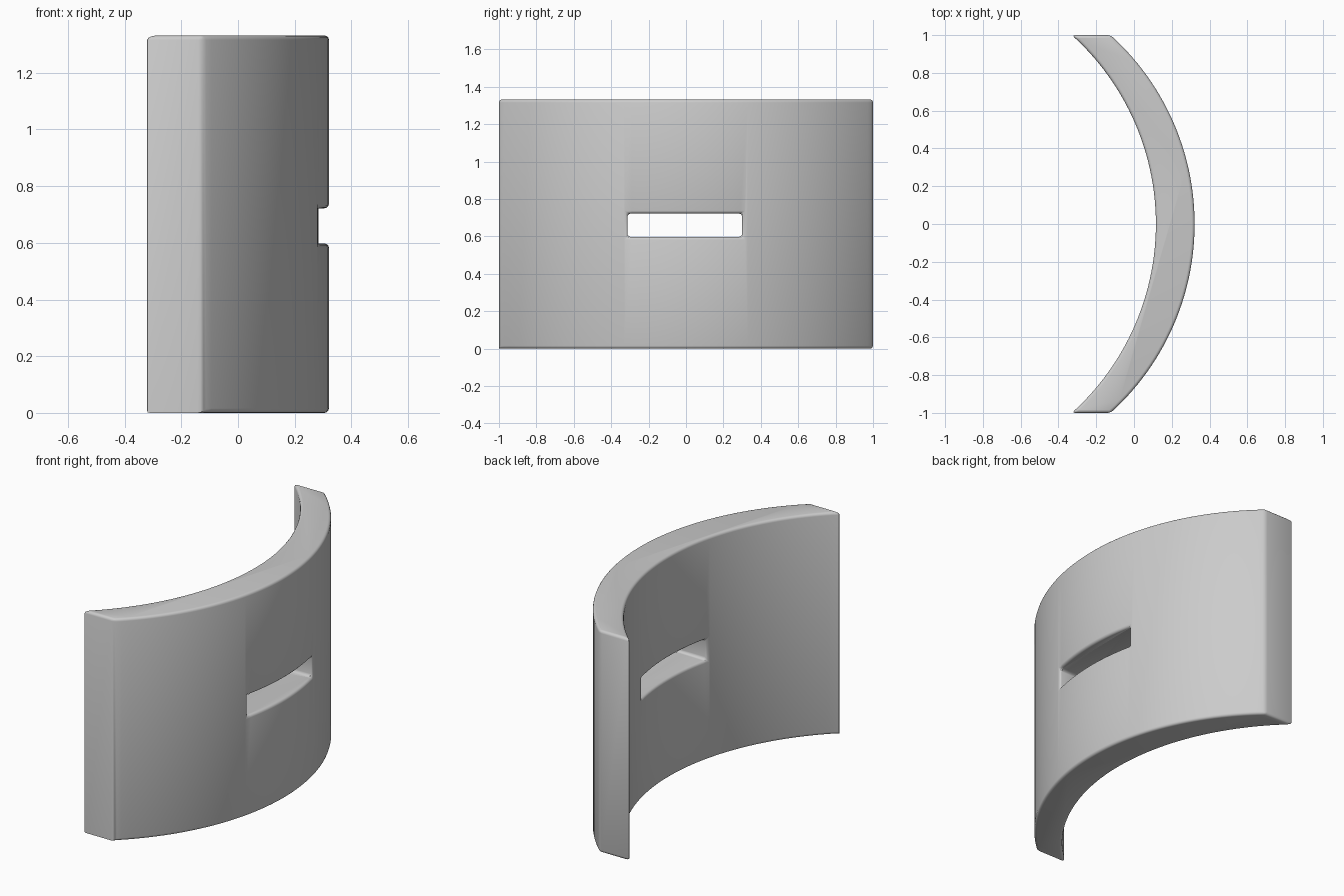
import bpy, bmesh, math

if "Cube" in bpy.data.objects:
    bpy.data.objects.remove(bpy.data.objects["Cube"])

R = 1.346          # radius of both faces
H = 1.332          # height
SEG = 54
HALF = math.asin(1.0 / R)
OUTER_X, INNER_X = 0.315, 0.11
BEVEL = 0.016

grey = bpy.data.materials.new("plain_grey")
grey.diffuse_color = (0.6, 0.6, 0.6, 1)
grey.use_nodes = True
grey.node_tree.nodes["Principled BSDF"].inputs["Base Color"].default_value = grey.diffuse_color


def arc(apex):
    pts = []
    for i in range(SEG + 1):
        a = HALF * (2 * i / SEG - 1)
        pts.append((apex - R * (1 - math.cos(a)), R * math.sin(a)))
    return pts


def make_object(name, bm):
    mesh = bpy.data.meshes.new(name)
    bm.to_mesh(mesh)
    bm.free()
    obj = bpy.data.objects.new(name, mesh)
    bpy.context.collection.objects.link(obj)
    return obj


# curved panel: crescent profile extruded upwards
bm = bmesh.new()
profile = arc(OUTER_X) + arc(INNER_X)[::-1]
base = bm.faces.new([bm.verts.new((x, y, 0)) for x, y in profile])
top = bmesh.ops.extrude_face_region(bm, geom=[base])["geom"]
bmesh.ops.translate(bm, vec=(0, 0, H), verts=[v for v in top if isinstance(v, bmesh.types.BMVert)])
bmesh.ops.recalc_face_normals(bm, faces=bm.faces)
panel = make_object("curved_panel", bm)
panel.data.materials.append(grey)

# slot cutter
bm = bmesh.new()
bmesh.ops.create_cube(bm, size=1)
for v in bm.verts:
    v.co.x *= 2
    v.co.y = 0.30 if v.co.y > 0 else -0.313
    v.co.z = 0.722 if v.co.z > 0 else 0.598
cutter = make_object("slot_cutter", bm)
cutter.data.materials.append(grey)
cutter.hide_render = True

bpy.context.view_layer.objects.active = panel
panel.select_set(True)
mod = panel.modifiers.new("slot", 'BOOLEAN')
mod.operation = 'DIFFERENCE'
mod.solver = 'EXACT'
mod.object = cutter
bpy.ops.object.modifier_apply(modifier=mod.name)
bpy.data.objects.remove(cutter)

# rounded edges, leaving the lower front end edge square
bm = bmesh.new()
bm.from_mesh(panel.data)


def is_sharp(e):
    square = all(v.co.z < 0.001 and v.co.y < -0.999 for v in e.verts)
    return len(e.link_faces) == 2 and e.calc_face_angle(0) > math.radians(30) and not square


bmesh.ops.bevel(bm, geom=[e for e in bm.edges if is_sharp(e)], offset=BEVEL,
                offset_type='OFFSET', segments=3, profile=0.5, affect='EDGES',
                clamp_overlap=False)
make_centre = [v.co.x for v in bm.verts]
bmesh.ops.translate(bm, vec=(-(min(make_centre) + max(make_centre)) / 2, 0, 0), verts=bm.verts)
bm.to_mesh(panel.data)
bm.free()
bpy.ops.object.shade_smooth_by_angle(angle=math.radians(35))
